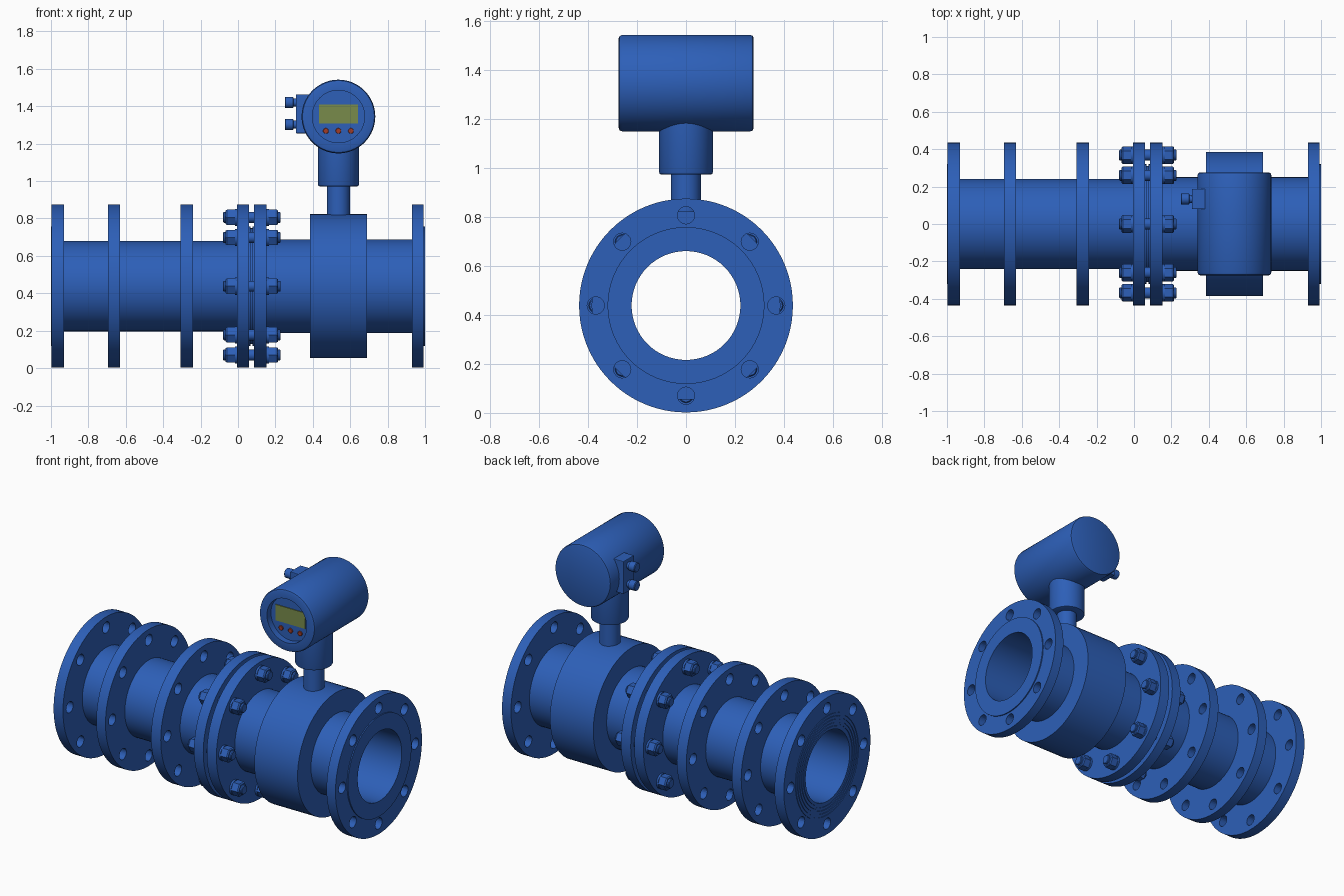
import bpy, bmesh, math
from mathutils import Vector

if "Cube" in bpy.data.objects:
    bpy.data.objects.remove(bpy.data.objects["Cube"])

CZ = 0.438          # pipe axis height
BOLT_R = 0.368      # bolt circle radius
HX, HZ = 0.537, 1.345   # display housing centre


def material(name, rgb):
    m = bpy.data.materials.new(name)
    m.diffuse_color = (*rgb, 1)
    m.use_nodes = True
    m.node_tree.nodes["Principled BSDF"].inputs["Base Color"].default_value = m.diffuse_color
    return m


BLUE = material("blue_paint", (0.026, 0.115, 0.48))
OLIVE = material("screen_olive", (0.19, 0.26, 0.07))
RED = material("button_red", (0.36, 0.045, 0.02))


def finish(bm, name, mat=BLUE):
    bmesh.ops.remove_doubles(bm, verts=bm.verts, dist=1e-5)
    bmesh.ops.recalc_face_normals(bm, faces=bm.faces)
    me = bpy.data.meshes.new(name)
    bm.to_mesh(me)
    bm.free()
    me.materials.append(mat)
    ob = bpy.data.objects.new(name, me)
    bpy.context.collection.objects.link(ob)
    return ob


def smooth(ob):
    bpy.ops.object.select_all(action='DESELECT')
    ob.select_set(True)
    bpy.context.view_layer.objects.active = ob
    bpy.ops.object.shade_smooth_by_angle(angle=math.radians(30))


def spin(bm, profile, axis, origin, n, closed):
    """Revolve (position along axis, radius) points around the x, y or z axis."""
    def place(t, r, a):
        u, v = r * math.cos(a), r * math.sin(a)
        p = {'x': (t, u, v), 'y': (u, t, v), 'z': (u, v, t)}[axis]
        return Vector(p) + Vector(origin)
    rings = []
    for t, r in profile:
        if r == 0:
            rings.append([bm.verts.new(place(t, 0, 0))] * n)
        else:
            rings.append([bm.verts.new(place(t, r, 2 * math.pi * i / n)) for i in range(n)])
    pairs = list(zip(rings, rings[1:])) + ([(rings[-1], rings[0])] if closed else [])
    for a, b in pairs:
        for i in range(n):
            j = (i + 1) % n
            bm.faces.new(list(dict.fromkeys((a[i], a[j], b[j], b[i]))))


def lathe(name, profile, axis='x', origin=(0, 0, CZ), n=64, closed=False, mat=BLUE):
    bm = bmesh.new()
    spin(bm, profile, axis, origin, n, closed)
    ob = finish(bm, name, mat)
    smooth(ob)
    return ob


def rod(t0, t1, r, c=0.0):
    """Capped cylinder profile with chamfered ends."""
    if c:
        return [(t0, 0), (t0, r - c), (t0 + c, r), (t1 - c, r), (t1, r - c), (t1, 0)]
    return [(t0, 0), (t0, r), (t1, r), (t1, 0)]


def box(name, lo, hi, mat=BLUE, bevel=0):
    bm = bmesh.new()
    bmesh.ops.create_cube(bm, size=1)
    for v in bm.verts:
        v.co = [(a + b) / 2 + c * (b - a) for a, b, c in zip(lo, hi, v.co)]
    if bevel:
        bmesh.ops.bevel(bm, geom=bm.edges[:], offset=bevel, segments=2, affect='EDGES', profile=0.5)
    return finish(bm, name, mat)


BOLTS = [(BOLT_R * math.cos(k * math.pi / 4), CZ + BOLT_R * math.sin(k * math.pi / 4)) for k in range(8)]

# inlet spool with grooved sealing face
grooves = []
for r in (0.245, 0.265, 0.285, 0.305):
    grooves += [(-1, r - 0.005), (-0.992, r - 0.005), (-0.992, r + 0.005), (-1, r + 0.005)]
lathe("inlet_pipe", [(-1, 0.222)] + grooves + [(-1, 0.32), (-0.96, 0.32), (-0.96, 0.241),
      (0.03, 0.241), (0.03, 0.32), (0.068, 0.32), (0.068, 0.222)], closed=True)

# meter tube with raised sealing faces, and coil body
lathe("meter_pipe", [(0.078, 0.222), (0.078, 0.32), (0.12, 0.32), (0.12, 0.25), (0.96, 0.25),
      (0.96, 0.32), (1, 0.32), (1, 0.222)], closed=True)
lathe("meter_body", [(0.385, 0.235), (0.385, 0.385), (0.69, 0.385), (0.69, 0.235)], closed=True)
lathe("gasket", [(0.066, 0.223), (0.066, 0.31), (0.08, 0.31), (0.08, 0.223)], closed=True)

# flanges with drilled bolt holes
bm = bmesh.new()
for y, z in BOLTS:
    spin(bm, rod(-1.2, 1.2, 0.035), 'x', (0, y, z), 24, False)
drill = finish(bm, "hole_cutter")
drill.hide_render = True
flanges = {"inlet_end_flange": (-0.996, -0.93), "inlet_flange_outer": (-0.695, -0.63),
           "inlet_flange_inner": (-0.308, -0.24), "joint_flange_left": (-0.005, 0.06),
           "joint_flange_right": (0.085, 0.153), "outlet_end_flange": (0.93, 0.993)}
for name, (a, b) in flanges.items():
    ob = lathe(name, [(a, 0.232), (a, 0.436), (b, 0.436), (b, 0.232)], closed=True, n=96)
    mod = ob.modifiers.new("holes", 'BOOLEAN')
    mod.object = drill
    mod.operation = 'DIFFERENCE'
    mod.solver = 'EXACT'
    bpy.context.view_layer.objects.active = ob
    bpy.ops.object.modifier_apply(modifier=mod.name)
    smooth(ob)
bpy.data.objects.remove(drill)

# studs, washers and hex nuts of the joint
for k, (y, z) in enumerate(BOLTS):
    o = (0, y, z)
    lathe(f"stud_{k}", rod(-0.08, 0.228, 0.029, 0.004), origin=o, n=24)
    for side, face, d in (("left", -0.005, -1), ("right", 0.153, 1)):
        lathe(f"washer_{side}_{k}", rod(face, face + d * 0.012, 0.046), origin=o, n=24)
        bm = bmesh.new()
        spin(bm, [(face + d * t, r) for t, r in
                  ((0.01, 0), (0.01, 0.047), (0.055, 0.047), (0.062, 0.041), (0.062, 0))], 'x', o, 6, False)
        finish(bm, f"nut_{side}_{k}")

# neck and collar
lathe("neck", rod(0.79, 1.0, 0.061), 'z', (HX, 0, 0), 48)
lathe("collar", [(0.972, 0), (0.972, 0.1), (0.975, 0.107), (0.982, 0.11), (1.25, 0.11), (1.25, 0)],
      'z', (HX, 0, 0), 48)

# display housing with recessed front
lathe("housing", [(-0.235, 0), (-0.235, 0.14), (-0.275, 0.14), (-0.275, 0.182), (-0.271, 0.192),
      (-0.26, 0.197), (0.262, 0.197), (0.272, 0.193), (0.275, 0.186), (0.275, 0)],
      'y', (HX, 0, HZ), 80)
box("screen", (HX - 0.105, -0.24, 1.308), (HX + 0.105, -0.225, 1.409), OLIVE)
for k in (-1, 0, 1):
    lathe(f"button_{k + 2}", rod(-0.242, -0.225, 0.015, 0.002), 'y', (HX + 0.067 * k, 0, 1.268), 24, mat=RED)

# cable entry block and glands
box("cable_block", (0.31, 0.08, 1.255), (0.44, 0.187, 1.463), bevel=0.004)
for k, z in enumerate((1.302, 1.42)):
    lathe(f"gland_{k + 1}", [(0.25, 0), (0.25, 0.026), (0.254, 0.03), (0.294, 0.03), (0.298, 0.022),
          (0.33, 0.022), (0.33, 0)], origin=(0, 0.134, z), n=32)
